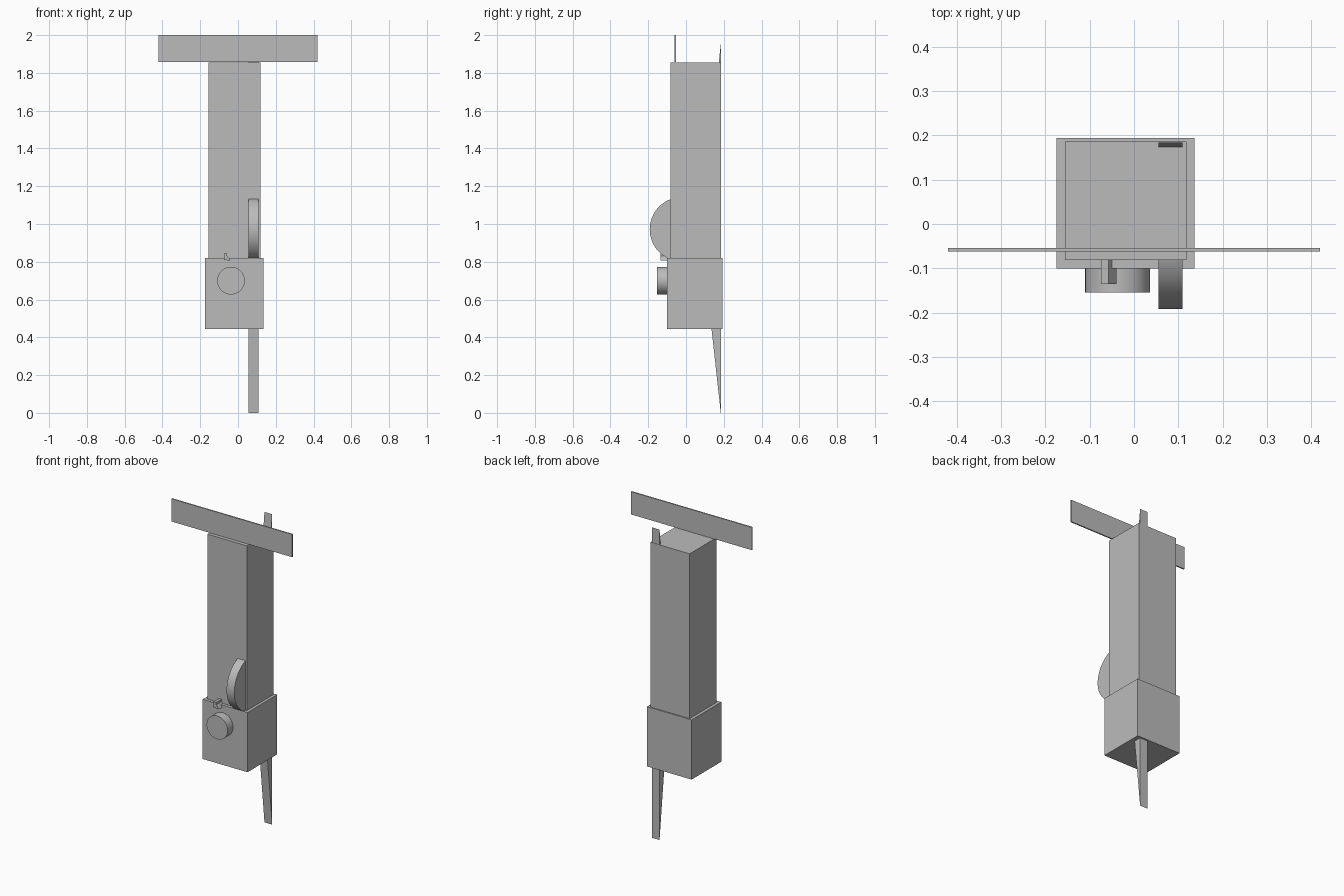
import bpy, bmesh, math

default = bpy.data.objects.get("Cube")
if default:
    bpy.data.objects.remove(default, do_unlink=True)

GREY = (0.5, 0.5, 0.5, 1)
mat = bpy.data.materials.new("plain_grey")
mat.use_nodes = True
mat.diffuse_color = GREY
mat.node_tree.nodes["Principled BSDF"].inputs["Base Color"].default_value = GREY


def prism(name, outline, axis, lo, hi):
    """Extrude a closed 2D outline along axis 'x' (outline y,z) or 'y' (outline x,z)."""
    place = (lambda p, t: (t, p[0], p[1])) if axis == "x" else (lambda p, t: (p[0], t, p[1]))
    bm = bmesh.new()
    rings = [[bm.verts.new(place(p, t)) for p in outline] for t in (lo, hi)]
    for ring in rings:
        bm.faces.new(ring)
    n = len(outline)
    for i in range(n):
        j = (i + 1) % n
        bm.faces.new((rings[0][i], rings[0][j], rings[1][j], rings[1][i]))
    bmesh.ops.recalc_face_normals(bm, faces=bm.faces)
    mesh = bpy.data.meshes.new(name)
    bm.to_mesh(mesh)
    bm.free()
    mesh.materials.append(mat)
    obj = bpy.data.objects.new(name, mesh)
    bpy.context.collection.objects.link(obj)
    return obj


def box(name, x, y, z):
    return prism(name, [(x[0], z[0]), (x[1], z[0]), (x[1], z[1]), (x[0], z[1])], "y", *y)


def disc(name, centre, radius, axis, lo, hi, sides=64):
    turn = 2 * math.pi / sides
    outline = [(centre[0] + radius * math.cos(i * turn),
                centre[1] + radius * math.sin(i * turn)) for i in range(sides)]
    obj = prism(name, outline, axis, lo, hi)
    bpy.ops.object.select_all(action="DESELECT")
    obj.select_set(True)
    bpy.context.view_layer.objects.active = obj
    bpy.ops.object.shade_smooth_by_angle(angle=math.radians(30))
    return obj


# Column, lower housing and top crossbar
box("column", (-0.156, 0.118), (-0.081, 0.186), (0.80, 1.855))
box("lower_housing", (-0.175, 0.136), (-0.10, 0.194), (0.445, 0.82))
box("top_crossbar", (-0.42, 0.42), (-0.062, -0.054), (1.857, 2.0))

# Thumb wheel and the long tapered blade behind it
disc("thumb_wheel", (-0.022, 0.972), 0.17, "x", 0.055, 0.109)
prism("tapered_blade", [(0.184, 0), (0.184, 1.95), (0.077, 0.975)], "x", 0.055, 0.109)

# Front knob and small catch
disc("front_knob", (-0.037, 0.70), 0.073, "y", -0.154, -0.09)
prism("catch", [(-0.075, 0.81), (-0.039, 0.806), (-0.057, 0.831),
                (-0.057, 0.845), (-0.075, 0.845)], "y", -0.135, -0.07)
